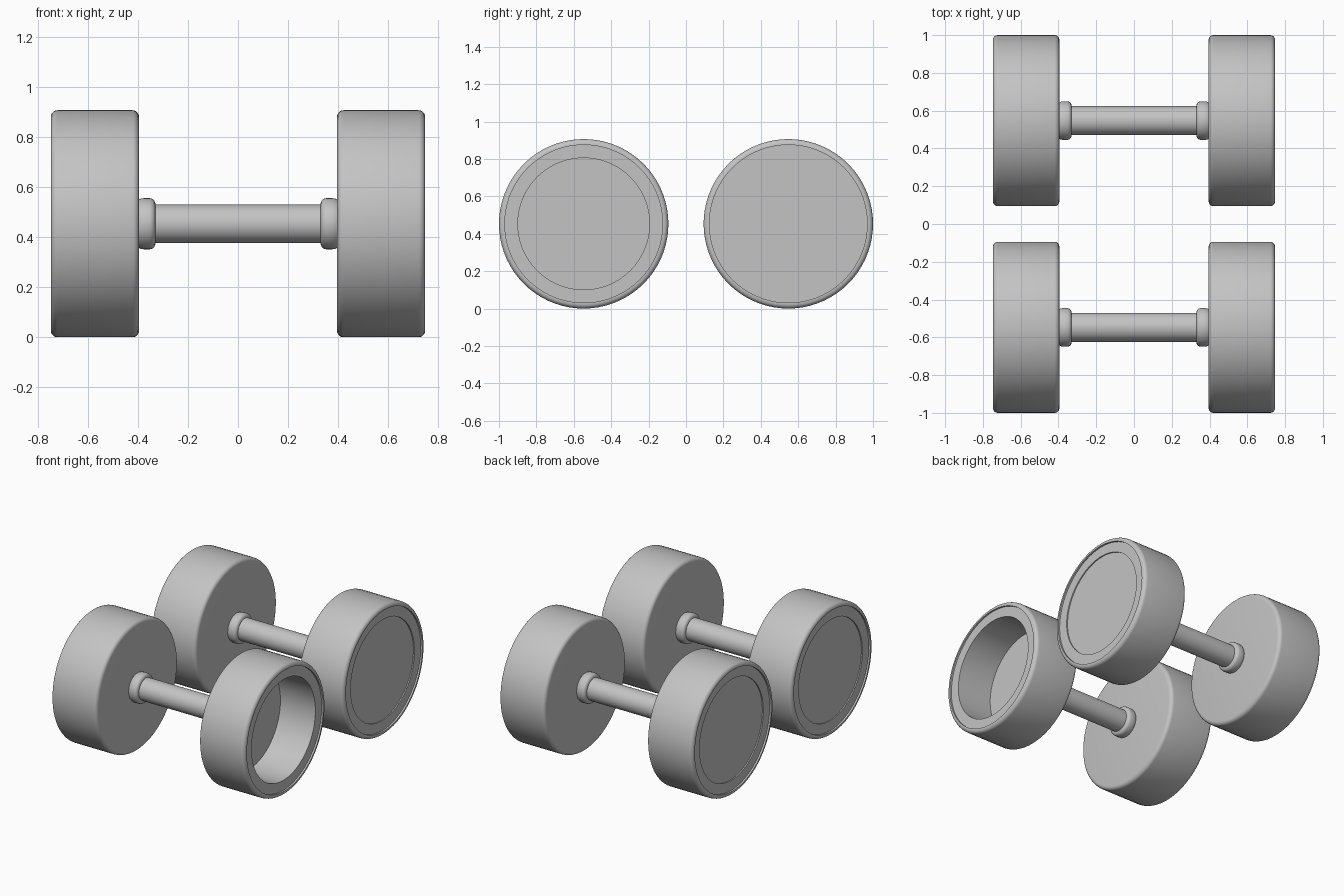
import bpy, bmesh, math

cube = bpy.data.objects.get("Cube")
if cube:
    bpy.data.objects.remove(cube, do_unlink=True)

grey = bpy.data.materials.new("plain_grey")
grey.use_nodes = True
colour = (0.55, 0.55, 0.55, 1)
grey.diffuse_color = colour
grey.node_tree.nodes["Principled BSDF"].inputs["Base Color"].default_value = colour

RADIUS = 0.453
SPACING = 0.547
SIDES = 72


def lathe(name, profile, side, y):
    """Spin (x, radius) points around the bar axis; side mirrors along x."""
    bm = bmesh.new()
    verts = [bm.verts.new((side * x, 0, r)) for x, r in profile]
    edges = [bm.edges.new(pair) for pair in zip(verts, verts[1:])]
    bmesh.ops.spin(bm, geom=verts + edges, cent=(0, 0, 0), axis=(1, 0, 0),
                   angle=math.tau, steps=SIDES)
    bmesh.ops.remove_doubles(bm, verts=bm.verts, dist=0.0001)
    bmesh.ops.recalc_face_normals(bm, faces=bm.faces)
    mesh = bpy.data.meshes.new(name)
    bm.to_mesh(mesh)
    bm.free()
    mesh.materials.append(grey)
    obj = bpy.data.objects.new(name, mesh)
    obj.location = (0, y, RADIUS)
    bpy.context.collection.objects.link(obj)
    bpy.ops.object.select_all(action='DESELECT')
    obj.select_set(True)
    bpy.context.view_layer.objects.active = obj
    bpy.ops.object.shade_smooth_by_angle(angle=math.radians(35))
    return obj


def corner(cx, cr, size, start):
    """Quarter-round of a profile, turning clockwise from the start angle."""
    angles = [math.radians(start - 90 * i / 5) for i in range(6)]
    return [(cx + size * math.cos(a), cr + size * math.sin(a)) for a in angles]


def weight_profile(hollow):
    inner, outer, bevel = 0.395, 0.747, 0.026
    lip, hole = 0.422, 0.352
    ledge = outer - 0.012
    floor = 0.465 if hollow else ledge - 0.008
    return ([(inner, 0)]
            + corner(inner + bevel, RADIUS - bevel, bevel, 180)
            + corner(outer - bevel, RADIUS - bevel, bevel, 90)
            + [(outer, lip), (ledge, lip), (ledge, hole), (floor, hole), (floor, 0)])


# Collar: straight band with a rounded shoulder down to the grip
collar_profile = [(0.4, 0.094), (0.388, 0.1), (0.375, 0.102), (0.352, 0.102),
                  (0.341, 0.099), (0.334, 0.092), (0.33, 0.082), (0.33, 0.07)]

for row, y in (("front", -SPACING), ("back", SPACING)):
    lathe(row + "_grip", [(-0.4, 0.077), (0.4, 0.077)], 1, y)
    for end, side in (("left", 1), ("right", -1)):
        # One weight has lost its end cap and is open
        hollow = row == "front" and side == 1
        lathe(f"{row}_{end}_weight", weight_profile(hollow), side, y)
        lathe(f"{row}_{end}_collar", collar_profile, side, y)
